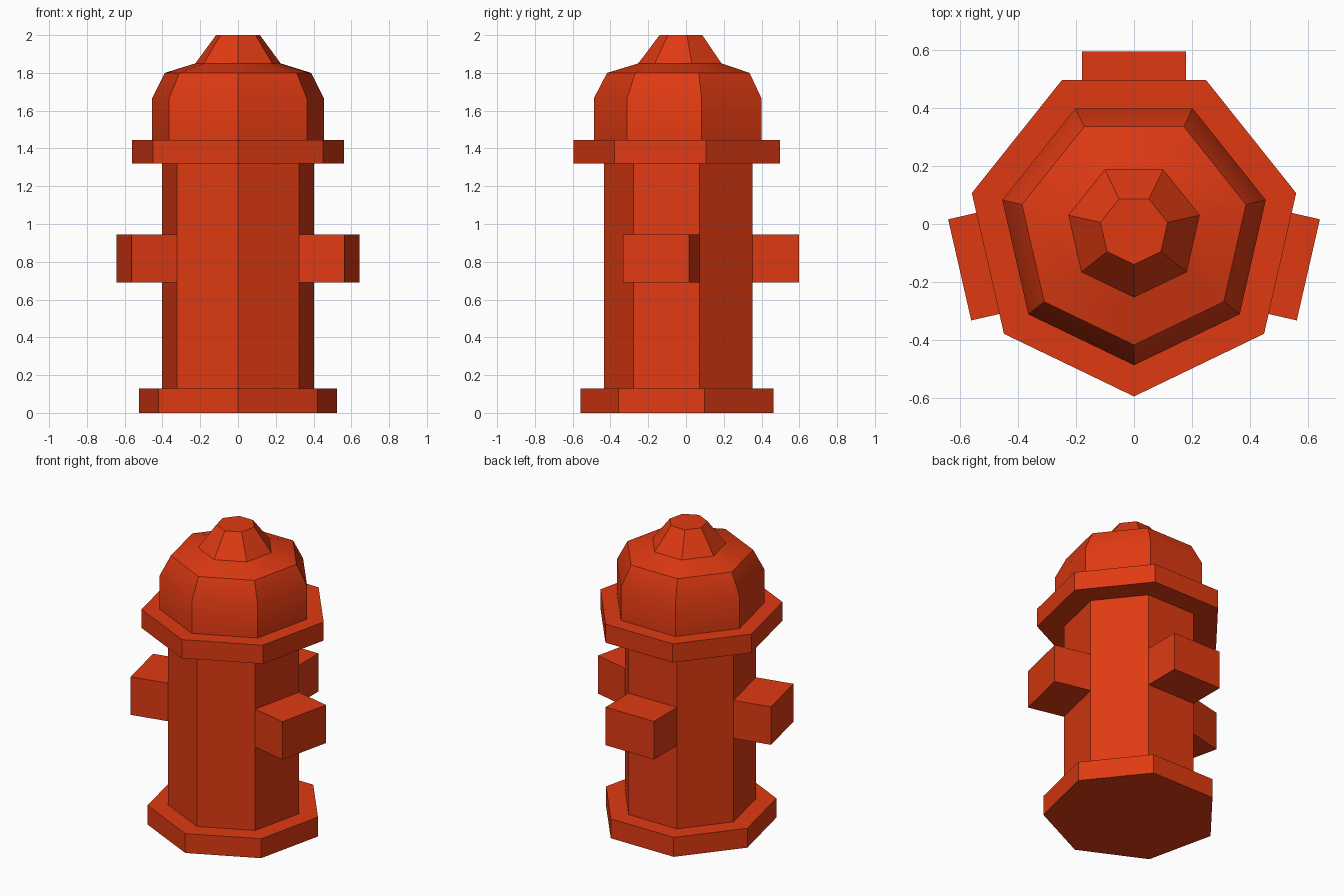
import bpy
import bmesh
import math
from mathutils import Matrix

SIDES = 7
CENTRE_Y = -0.021
BODY_R = 0.413
APOTHEM = BODY_R * math.cos(math.pi / SIDES)

cube = bpy.data.objects.get("Cube")
if cube:
    bpy.data.objects.remove(cube, do_unlink=True)

red = bpy.data.materials.new("hydrant red")
red.use_nodes = True
colour = (0.74, 0.042, 0.006, 1)
red.diffuse_color = colour
red.node_tree.nodes["Principled BSDF"].inputs["Base Color"].default_value = colour


def finish(name, bm):
    """Turn a bmesh into a named, coloured object with sharp edges kept."""
    bmesh.ops.recalc_face_normals(bm, faces=bm.faces[:])
    mesh = bpy.data.meshes.new(name)
    bm.to_mesh(mesh)
    bm.free()
    mesh.materials.append(red)
    obj = bpy.data.objects.new(name, mesh)
    obj.location.y = CENTRE_Y
    bpy.context.collection.objects.link(obj)
    bpy.ops.object.select_all(action='DESELECT')
    obj.select_set(True)
    bpy.context.view_layer.objects.active = obj
    bpy.ops.object.shade_smooth_by_angle(angle=math.radians(30))
    return obj


def turned(name, profile):
    """Seven-sided solid from (radius, height) rings, one corner facing front."""
    bm = bmesh.new()
    rings = []
    for radius, z in profile:
        angles = [math.tau * i / SIDES - math.pi / 2 for i in range(SIDES)]
        rings.append([bm.verts.new((radius * math.cos(a), radius * math.sin(a), z))
                      for a in angles])
    for low, high in zip(rings, rings[1:]):
        for i in range(SIDES):
            j = (i + 1) % SIDES
            bm.faces.new((low[i], low[j], high[j], high[i]))
    bm.faces.new(rings[0][::-1])
    bm.faces.new(rings[-1])
    return finish(name, bm)


def outlet(name, side):
    """Box as wide as one body face, standing out from that face."""
    inner, outer = APOTHEM - 0.01, 0.618
    width = 2 * BODY_R * math.sin(math.pi / SIDES)
    bm = bmesh.new()
    bmesh.ops.create_cube(bm, size=1, matrix=(
        Matrix.Rotation(math.pi / 2 + side * math.tau / SIDES, 4, 'Z')
        @ Matrix.Translation(((inner + outer) / 2, 0, 0.817))
        @ Matrix.Diagonal((outer - inner, width, 0.255, 1))))
    return finish(name, bm)


# Main column
turned("base_plate", [(0.538, 0), (0.538, 0.13)])
turned("barrel", [(BODY_R, 0.13), (BODY_R, 1.32)])
turned("flange", [(0.575, 1.32), (0.575, 1.445)])

# Domed cap with its tapered top nut
turned("bonnet", [(0.467, 1.445), (0.467, 1.665), (0.397, 1.80),
                  (0.232, 1.85), (0.119, 2.0)])

# Three hose outlets
for name, side in (("back_outlet", 0), ("right_outlet", 2), ("left_outlet", -2)):
    outlet(name, side)
